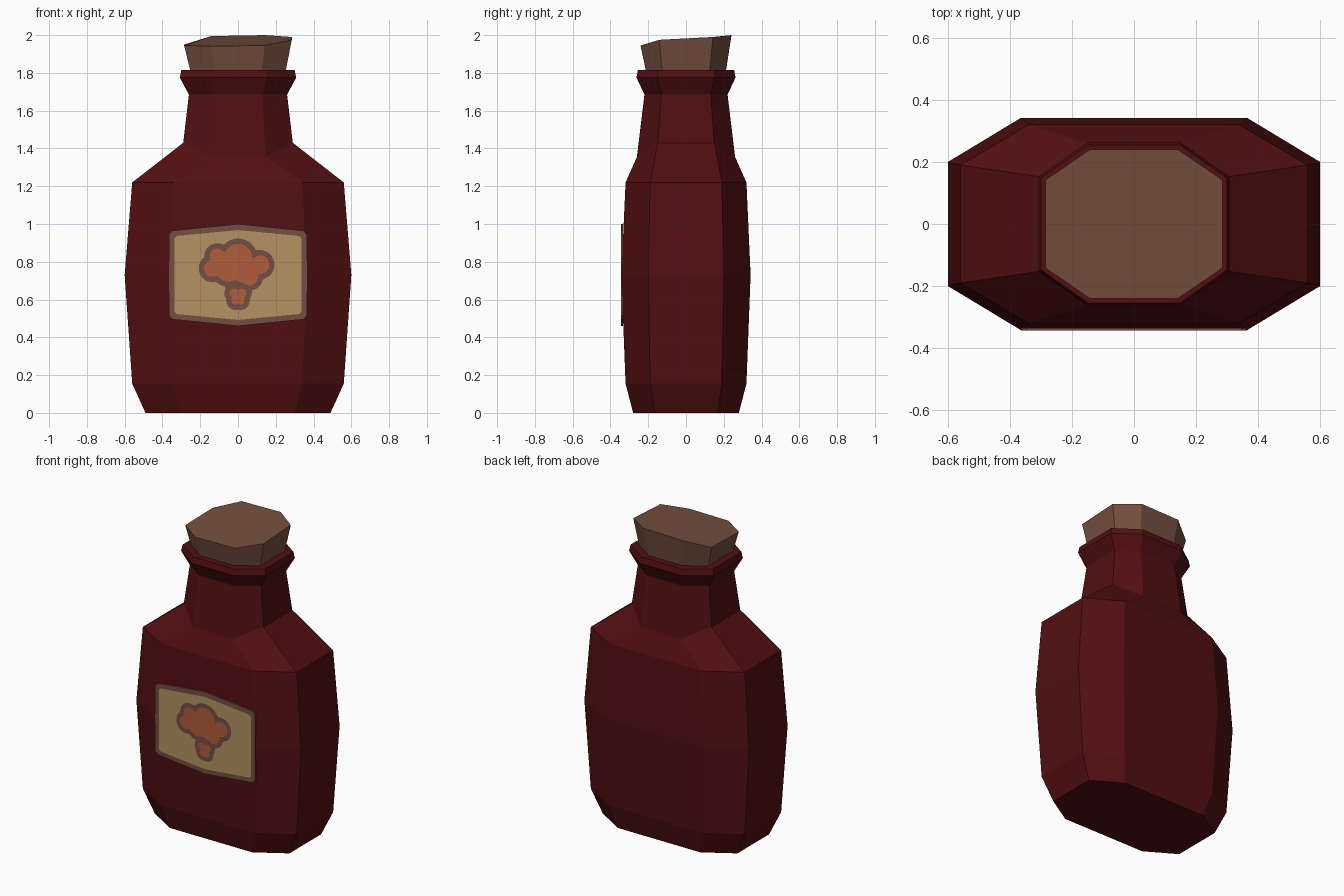
import bpy, bmesh, math

if "Cube" in bpy.data.objects:
    bpy.data.objects.remove(bpy.data.objects["Cube"])


def material(name, rgb):
    lin = [((c / 255 + 0.055) / 1.055) ** 2.4 for c in rgb]
    m = bpy.data.materials.new(name)
    m.diffuse_color = (*lin, 1)
    m.use_nodes = True
    m.node_tree.nodes["Principled BSDF"].inputs["Base Color"].default_value = m.diffuse_color
    return m


RED = material("dark_red_glass", (82, 15, 17))
CORK = material("cork_brown", (117, 79, 63))
TAN = material("label_tan", (180, 146, 99))
BORDER = material("label_brown", (117, 78, 66))
ORANGE = material("emblem_orange", (176, 93, 59))


def finish(name, bm, mat):
    bmesh.ops.recalc_face_normals(bm, faces=bm.faces)
    mesh = bpy.data.meshes.new(name)
    bm.to_mesh(mesh)
    bm.free()
    mesh.materials.append(mat)
    ob = bpy.data.objects.new(name, mesh)
    bpy.context.collection.objects.link(ob)
    return ob


def octagon(a, b, c, d):
    """Half width a, front flat half width b, half depth c, side flat half depth d."""
    return [(-b, -c), (b, -c), (a, -d), (a, d), (b, c), (-b, c), (-a, d), (-a, -d)]


def loft(name, rings, mat):
    """Skin octagon rings; z is a list of eight heights."""
    bm = bmesh.new()
    loops = [[bm.verts.new((x, y, z)) for (x, y), z in zip(octagon(*dims), zs)]
             for dims, zs in rings]
    for lo, hi in zip(loops, loops[1:]):
        for i in range(8):
            j = (i + 1) % 8
            bm.faces.new((lo[i], lo[j], hi[j], hi[i]))
    bm.faces.new(loops[0][::-1])
    bm.faces.new(loops[-1])
    return finish(name, bm, mat)


def flat(z):
    return [z] * 8


# Bottle: the neck joint is lower at front and back than at the sides
lo, hi = 1.355, 1.43
loft("bottle", [
    ((0.49, 0.30, 0.28, 0.165), flat(0)),
    ((0.56, 0.34, 0.32, 0.19), flat(0.155)),
    ((0.60, 0.365, 0.342, 0.20), flat(0.73)),
    ((0.56, 0.34, 0.32, 0.19), flat(1.22)),
    ((0.29, 0.145, 0.26, 0.15), [lo, lo, hi, hi, lo, lo, hi, hi]),
    ((0.26, 0.13, 0.22, 0.13), flat(1.685)),
    ((0.308, 0.152, 0.262, 0.152), flat(1.775)),
    ((0.30, 0.148, 0.255, 0.148), flat(1.815)),
], RED)

# Cork with a crooked top
loft("cork", [
    ((0.25, 0.125, 0.21, 0.125), flat(1.80)),
    ((0.285, 0.142, 0.24, 0.142),
     [1.942, 1.945, 1.975, 1.99, 2.0, 1.995, 1.95, 1.945]),
], CORK)


def plate(name, outline, centre, y, mat, thick=0.0):
    """Fan-filled sheet facing the front, optionally with thickness behind it."""
    bm = bmesh.new()
    mid = bm.verts.new((centre[0], y, centre[1]))
    vs = [bm.verts.new((x, y, z)) for x, z in outline]
    for i in range(len(vs)):
        bm.faces.new((mid, vs[i], vs[(i + 1) % len(vs)]))
    if thick:
        rim = [bm.verts.new((x, y + thick, z)) for x, z in outline]
        for i in range(len(vs)):
            j = (i + 1) % len(vs)
            bm.faces.new((vs[j], vs[i], rim[i], rim[j]))
        bm.faces.new(rim[::-1])
    ob = finish(name, bm, mat)
    if ob.data.polygons[0].normal.y > 0:
        ob.data.flip_normals()
    return ob


def label_outline(w, top, corner, cut):
    """Six-sided label with clipped corners, symmetric about z = 0.73."""
    right = [(0, -top), (w - cut, -corner), (w, -corner + cut),
             (w, corner - cut), (w - cut, corner), (0, top)]
    left = [(-x, z) for x, z in right[-2:0:-1]]
    return [(x, 0.73 + z) for x, z in right + left]


def blob(circles, centre, grow=0.0, n=96):
    """Outline of a union of circles, seen from a centre point."""
    pts = []
    for k in range(n):
        t = 2 * math.pi * k / n
        ux, uz = math.cos(t), math.sin(t)
        best = 0.01
        for x, z, r in circles:
            dx, dz, rad = x - centre[0], z - centre[1], r + grow
            along = dx * ux + dz * uz
            disc = rad * rad - (dx * dx + dz * dz - along * along)
            if disc > 0:
                best = max(best, along + math.sqrt(disc))
        pts.append((centre[0] + ux * best, centre[1] + uz * best))
    return pts


# Label
plate("label_border", label_outline(0.365, 0.27, 0.235, 0.02), (0, 0.73), -0.3435, BORDER, 0.009)
plate("label_paper", label_outline(0.335, 0.238, 0.207, 0.012), (0, 0.73), -0.3447, TAN)

# Emblem: lobed cap over a short stem, with a brown outline
head = [(-0.135, 0.765, 0.045), (-0.11, 0.83, 0.04), (0, 0.82, 0.075),
        (0.115, 0.785, 0.05), (0.06, 0.72, 0.045), (-0.05, 0.76, 0.065),
        (0.03, 0.76, 0.07)]
stem = [(-0.02, 0.635, 0.025), (0.02, 0.635, 0.025),
        (-0.013, 0.595, 0.022), (0.013, 0.595, 0.022)]
mid = (0, 0.76)
plate("emblem_outline", blob(head + stem, mid, 0.028), mid, -0.3457, BORDER)
plate("emblem_cap", blob(head, mid), mid, -0.3467, ORANGE)
plate("emblem_stem", blob(stem, (0, 0.62), 0, 32), (0, 0.62), -0.3467, ORANGE)
